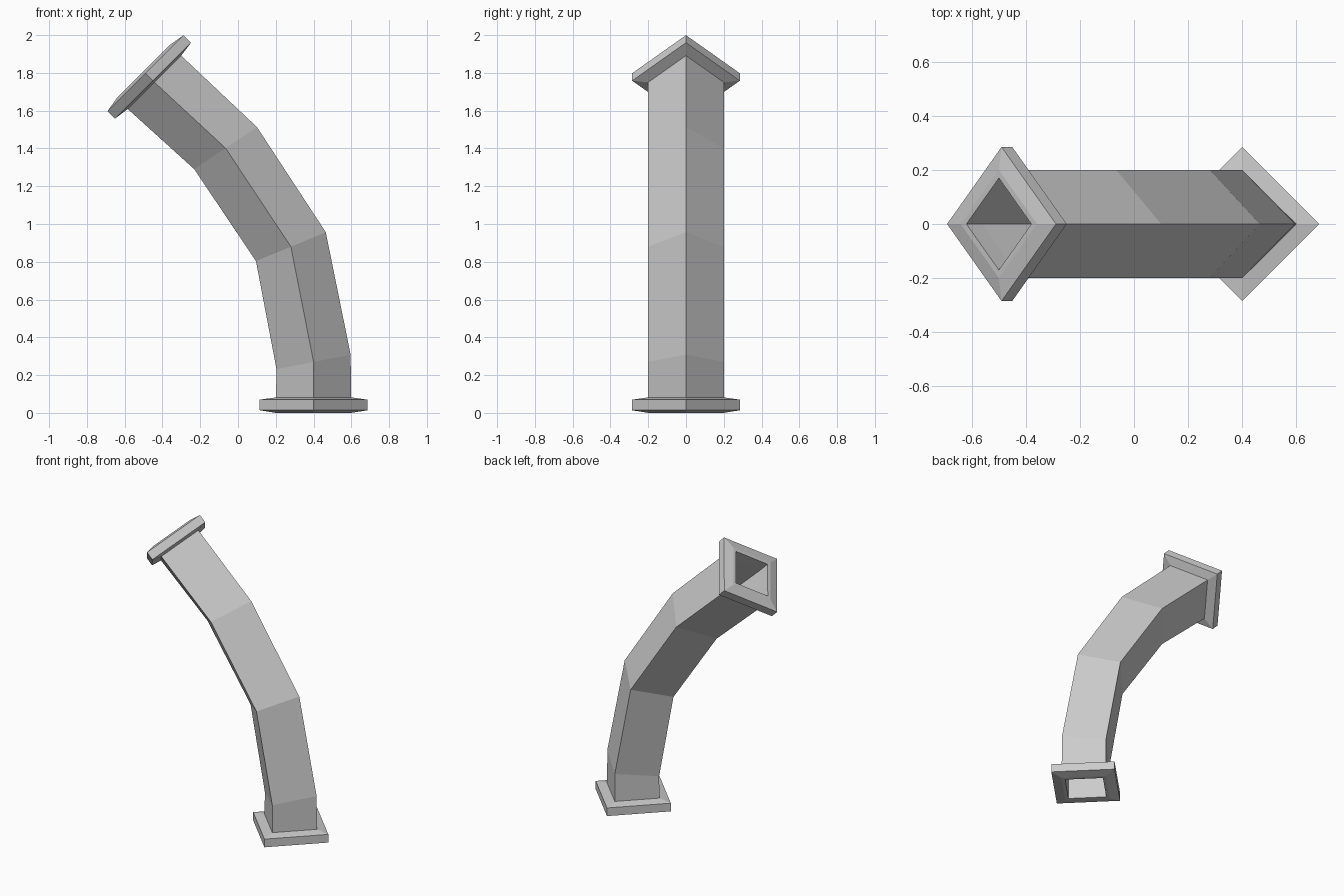
import bpy
import bmesh
from math import radians, sin, cos
from mathutils import Vector

cube = bpy.data.objects.get("Cube")
if cube:
    bpy.data.objects.remove(cube, do_unlink=True)

# One plain grey for everything
grey = bpy.data.materials.new("plain_grey")
grey.use_nodes = True
colour = (0.6, 0.6, 0.6, 1.0)
grey.diffuse_color = colour
grey.node_tree.nodes["Principled BSDF"].inputs["Base Color"].default_value = colour

Y = Vector((0, 1, 0))


def axes(tilt):
    """Side and forward directions of a section tilted in the xz plane."""
    a = radians(tilt)
    return Vector((cos(a), 0, sin(a))), Vector((-sin(a), 0, cos(a)))


def loft(name, sections):
    """Skin diamond rings (centre, tilt, radius) into a closed hollow loop."""
    bm = bmesh.new()
    rings = []
    for centre, tilt, r in sections:
        side, _ = axes(tilt)
        rings.append([bm.verts.new(centre + d * r) for d in (side, Y, -side, -Y)])
    for i, ring in enumerate(rings):
        nxt = rings[(i + 1) % len(rings)]
        for j in range(4):
            k = (j + 1) % 4
            bm.faces.new((ring[j], ring[k], nxt[k], nxt[j]))
    bmesh.ops.recalc_face_normals(bm, faces=bm.faces[:])
    mesh = bpy.data.meshes.new(name)
    bm.to_mesh(mesh)
    bm.free()
    mesh.materials.append(grey)
    ob = bpy.data.objects.new(name, mesh)
    bpy.context.collection.objects.link(ob)
    return ob


def flange(name, end, tilt, inward):
    """Square collar with slightly sloped faces around a pipe end."""
    _, forward = axes(tilt)
    profile = [(0.2, 0.0), (0.285, 0.014), (0.285, 0.07), (0.2, 0.082)]
    loft(name, [(end + forward * depth * inward, tilt, r) for r, depth in profile])


bottom = Vector((0.4, 0, 0))
top = Vector((-0.5, 0, 1.808))
top_neck = top - axes(45)[1] * 0.082

# Bent square pipe: outer wall going up, inner wall coming back down
path = [
    (bottom, 0),
    (Vector((0.4, 0, 0.27)), 11.25),
    (Vector((0.28, 0, 0.88)), 22.5),
    (Vector((-0.066, 0, 1.402)), 33.75),
    (top_neck, 45),
    (top, 45),
]
outer = [(c, t, 0.2) for c, t in path]
inner = [(c, t, 0.17) for c, t in reversed(path)]
loft("bent_pipe", outer + inner)

# Collars at both ends
flange("base_flange", bottom, 0, 1)
flange("top_flange", top, 45, -1)
